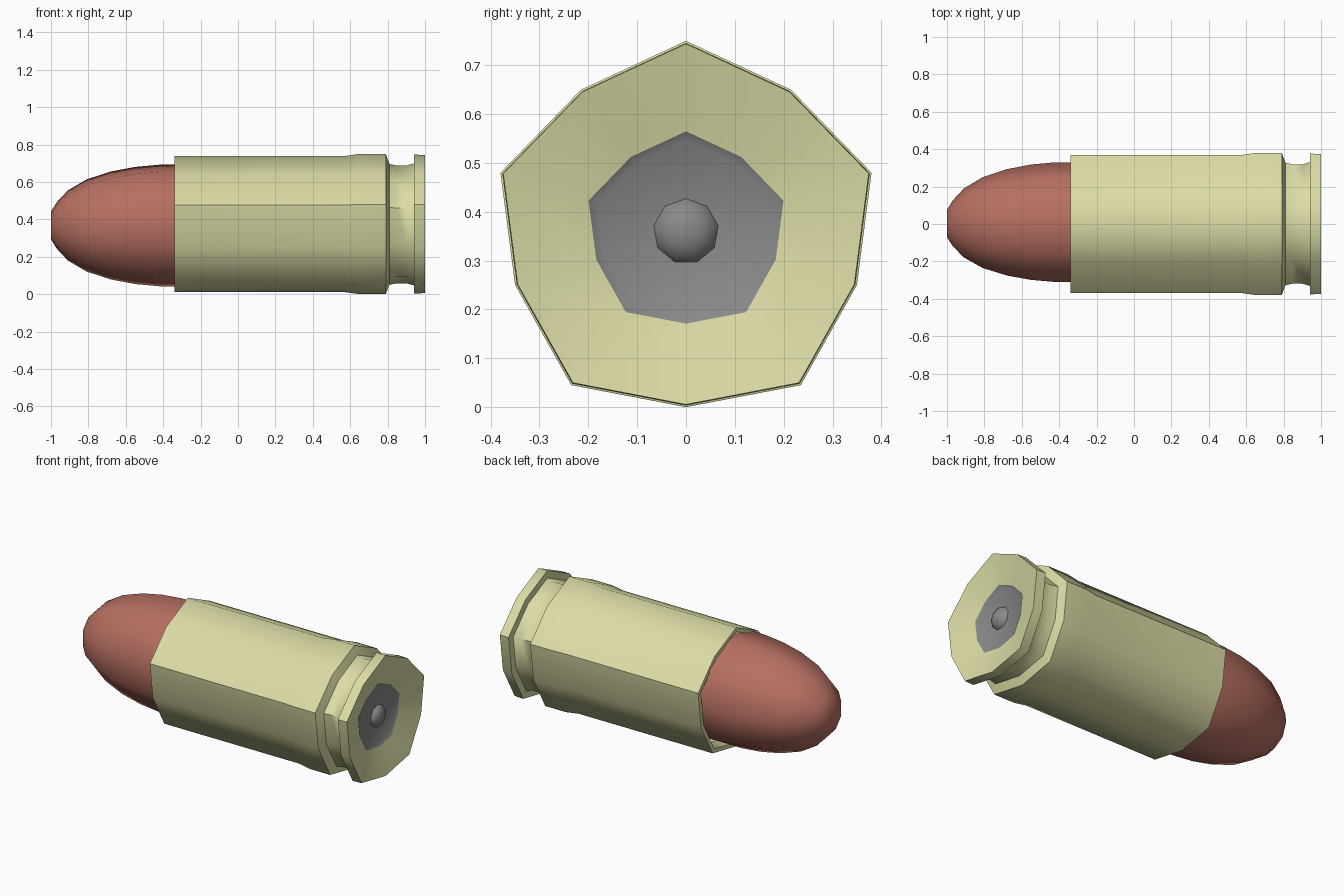
import bpy
import bmesh
import math

cube = bpy.data.objects.get("Cube")
if cube:
    bpy.data.objects.remove(cube, do_unlink=True)

AXIS_Z = 0.36


def material(name, color):
    mat = bpy.data.materials.new(name)
    mat.use_nodes = True
    mat.diffuse_color = (*color, 1)
    bsdf = next(n for n in mat.node_tree.nodes if n.type == "BSDF_PRINCIPLED")
    bsdf.inputs["Base Color"].default_value = (*color, 1)
    bsdf.inputs["Roughness"].default_value = 0.6
    return mat


def polygon(sides, start):
    """Regular unit section, counter-clockwise seen from the +x end."""
    angles = [start + math.tau * i / sides for i in range(sides)]
    return [(math.cos(a), math.sin(a)) for a in angles]


def loft(name, section, profile, mat, cap_start=False, cap_end=False, angle=50, z=AXIS_Z):
    """Sweep a section along x; each profile point is (x, scale)."""
    bm = bmesh.new()
    rings = [[bm.verts.new((x, y * s, z + h * s)) for y, h in section] for x, s in profile]
    n = len(section)
    for a, b in zip(rings, rings[1:]):
        for i in range(n):
            j = (i + 1) % n
            bm.faces.new((a[i], a[j], b[j], b[i]))
    if cap_start:
        bm.faces.new(rings[0][::-1])
    if cap_end:
        bm.faces.new(rings[-1])
    mesh = bpy.data.meshes.new(name)
    bm.to_mesh(mesh)
    bm.free()
    mesh.materials.append(mat)
    obj = bpy.data.objects.new(name, mesh)
    bpy.context.collection.objects.link(obj)
    bpy.ops.object.select_all(action="DESELECT")
    obj.select_set(True)
    bpy.context.view_layer.objects.active = obj
    bpy.ops.object.shade_smooth_by_angle(angle=math.radians(angle))
    return obj


brass = material("pale brass", (0.71, 0.71, 0.38))
copper = material("copper red", (0.47, 0.16, 0.12))
steel = material("primer grey", (0.25, 0.25, 0.25))

# Ten-sided, slightly uneven case section, mirrored across y
half = [(0, -0.36), (0.235, -0.315), (0.35, -0.11), (0.38, 0.12), (0.215, 0.29), (0, 0.39)]
case_section = half + [(-y, h) for y, h in half[-2:0:-1]]

# Case: mouth lip, wall, flared band, extractor groove, rim and dished base
loft("case", case_section, [
    (-0.28, 0.86), (-0.34, 0.90), (-0.34, 0.97), (0.57, 0.97), (0.65, 1.0),
    (0.79, 1.0), (0.81, 0.86), (0.85, 0.84), (0.90, 0.84), (0.94, 0.87),
    (0.94, 0.99), (1.0, 0.985), (0.955, 0.525)], brass)

# Primer with a narrow sloping border
loft("primer", case_section, [(0.955, 0.525), (0.945, 0.48)], steel, cap_end=True)

# Rounded mark in the middle of the primer
loft("primer_centre", polygon(9, math.pi / 2),
     [(0.945, 0.067), (0.962, 0.058), (0.975, 0.035), (0.98, 0.012)],
     steel, cap_end=True)

# Rounded nose projectile
loft("projectile", polygon(9, 0), [
    (-1.0, 0.075), (-0.97, 0.125), (-0.91, 0.19), (-0.81, 0.25), (-0.68, 0.293),
    (-0.55, 0.318), (-0.42, 0.33), (-0.25, 0.33)], copper, cap_start=True, angle=75,
    z=0.367)
